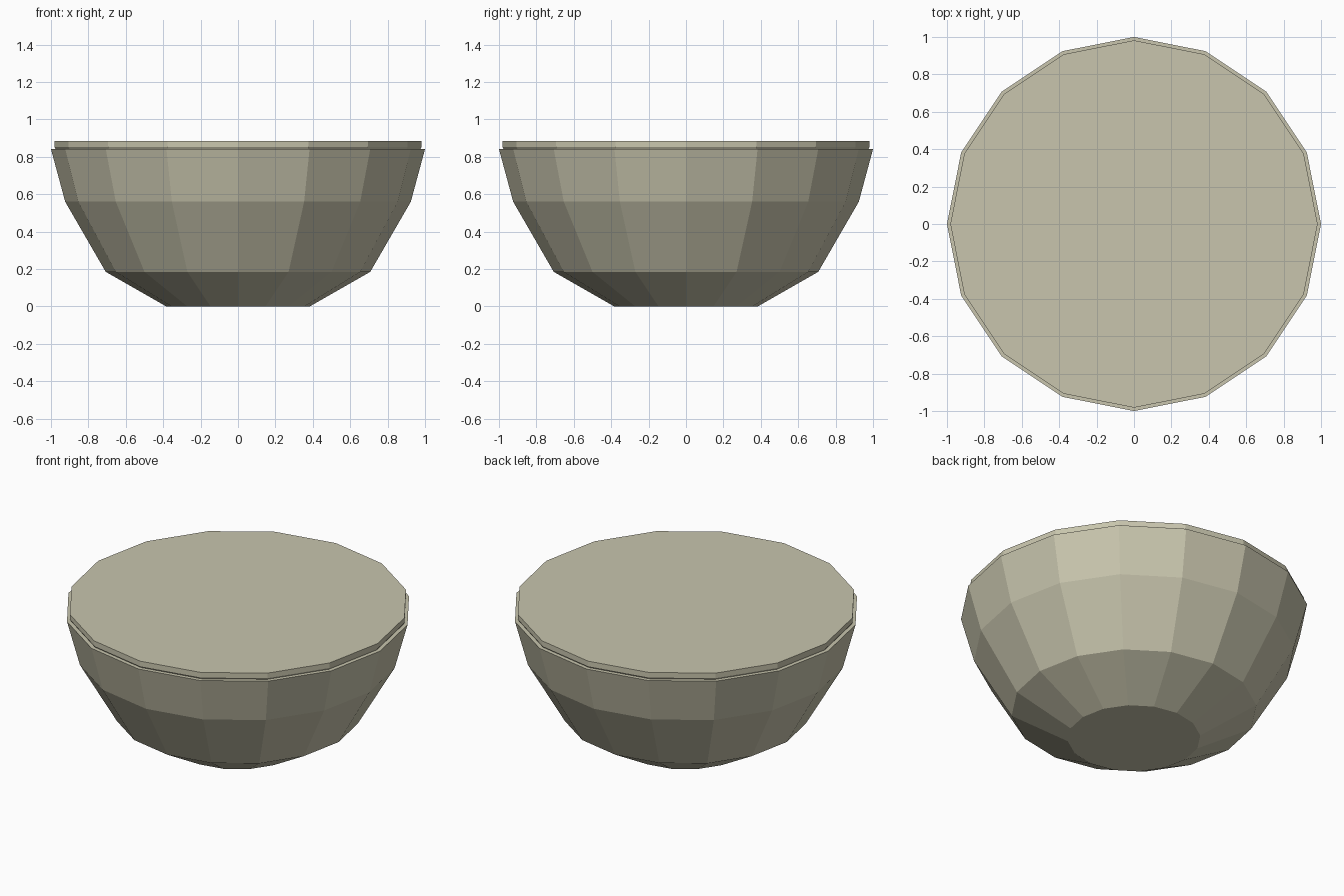
import bpy, bmesh, math

if "Cube" in bpy.data.objects:
    bpy.data.objects.remove(bpy.data.objects["Cube"])

SIDES = 16
mat = bpy.data.materials.new("pale stone")
mat.diffuse_color = (0.58, 0.56, 0.42, 1)
mat.use_nodes = True
mat.node_tree.nodes["Principled BSDF"].inputs["Base Color"].default_value = mat.diffuse_color


def turned(name, profile):
    """Closed flat-faced solid from (radius, height) rings."""
    bm = bmesh.new()
    rings = [[bm.verts.new((r * math.cos(math.tau * i / SIDES),
                            r * math.sin(math.tau * i / SIDES), z))
              for i in range(SIDES)] for r, z in profile]
    for a, b in zip(rings, rings[1:]):
        for i in range(SIDES):
            j = (i + 1) % SIDES
            bm.faces.new((a[i], a[j], b[j], b[i]))
    bm.faces.new(rings[0][::-1])
    bm.faces.new(rings[-1])
    bmesh.ops.recalc_face_normals(bm, faces=bm.faces)
    me = bpy.data.meshes.new(name)
    bm.to_mesh(me)
    bm.free()
    me.materials.append(mat)
    ob = bpy.data.objects.new(name, me)
    bpy.context.collection.objects.link(ob)


# Faceted bowl with a flat foot
turned("bowl", [(0.383, 0), (0.707, 0.185), (0.924, 0.56), (1.0, 0.842)])
# Flat lid, set in slightly from the rim
turned("lid", [(0.975, 0.842), (0.982, 0.853), (0.982, 0.885)])
